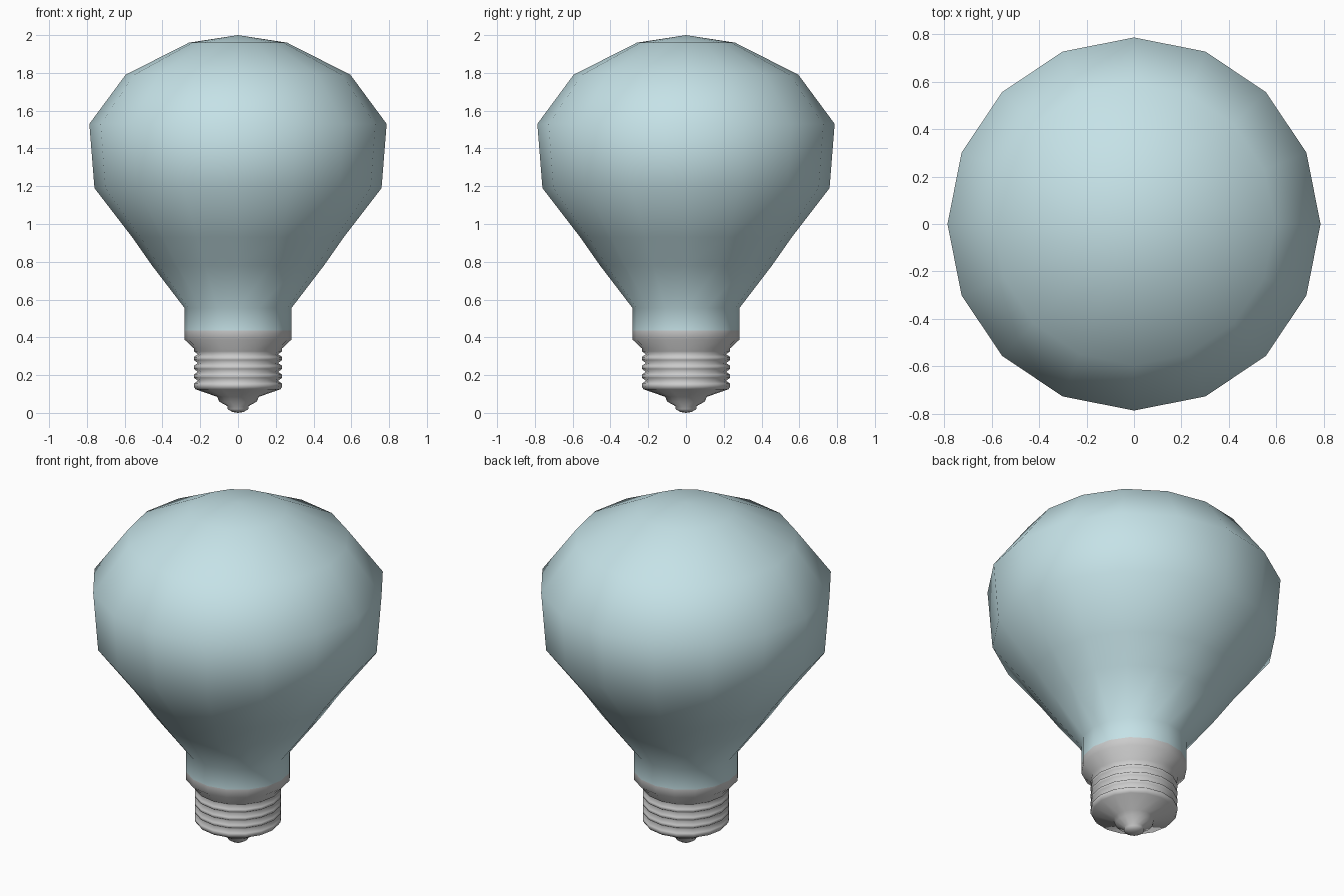
import bpy, bmesh
from math import cos, sin, pi

if "Cube" in bpy.data.objects:
    bpy.data.objects.remove(bpy.data.objects["Cube"])

SIDES = 16


def lathe(name, profile, color=None):
    """Revolve (radius, z) points, listed bottom to top; radius 0 makes a pole."""
    bm = bmesh.new()
    rings = []
    for r, z in profile:
        n = SIDES if r > 0 else 1
        rings.append([bm.verts.new((r * cos(2 * pi * i / SIDES), r * sin(2 * pi * i / SIDES), z))
                      for i in range(n)])
    for a, b in zip(rings, rings[1:]):
        for i in range(SIDES):
            j = (i + 1) % SIDES
            if len(a) == 1:
                bm.faces.new((a[0], b[j], b[i]))
            elif len(b) == 1:
                bm.faces.new((a[i], a[j], b[0]))
            else:
                bm.faces.new((a[i], a[j], b[j], b[i]))
    for f in bm.faces:
        f.smooth = True
    mesh = bpy.data.meshes.new(name)
    bm.to_mesh(mesh)
    bm.free()
    obj = bpy.data.objects.new(name, mesh)
    bpy.context.collection.objects.link(obj)
    if color:
        mat = bpy.data.materials.new(name + "_material")
        mat.diffuse_color = color
        mat.use_nodes = True
        mat.node_tree.nodes["Principled BSDF"].inputs["Base Color"].default_value = mat.diffuse_color
        mesh.materials.append(mat)
    return obj


# Glass envelope
lathe("glass_bulb", [
    (0.283, 0.435), (0.283, 0.555), (0.455, 0.78), (0.56, 0.93), (0.76, 1.19),
    (0.787, 1.53), (0.595, 1.79), (0.26, 1.96), (0, 2.0),
], (0.56, 0.76, 0.8, 1))

# Screw cap: stepped contact tip, threads, then flared collar
tip = [(0, 0), (0.03, 0.005), (0.055, 0.02), (0.055, 0.035), (0.1, 0.06), (0.11, 0.085), (0.225, 0.125)]
threads = []
for k in range(4):
    z = 0.15 + k * 0.047
    threads += [(0.234, z - 0.011), (0.234, z + 0.005), (0.212, z + 0.02)]
collar = [(0.234, 0.326), (0.234, 0.342), (0.283, 0.388), (0.283, 0.435)]
lathe("screw_cap", tip + threads + collar)
